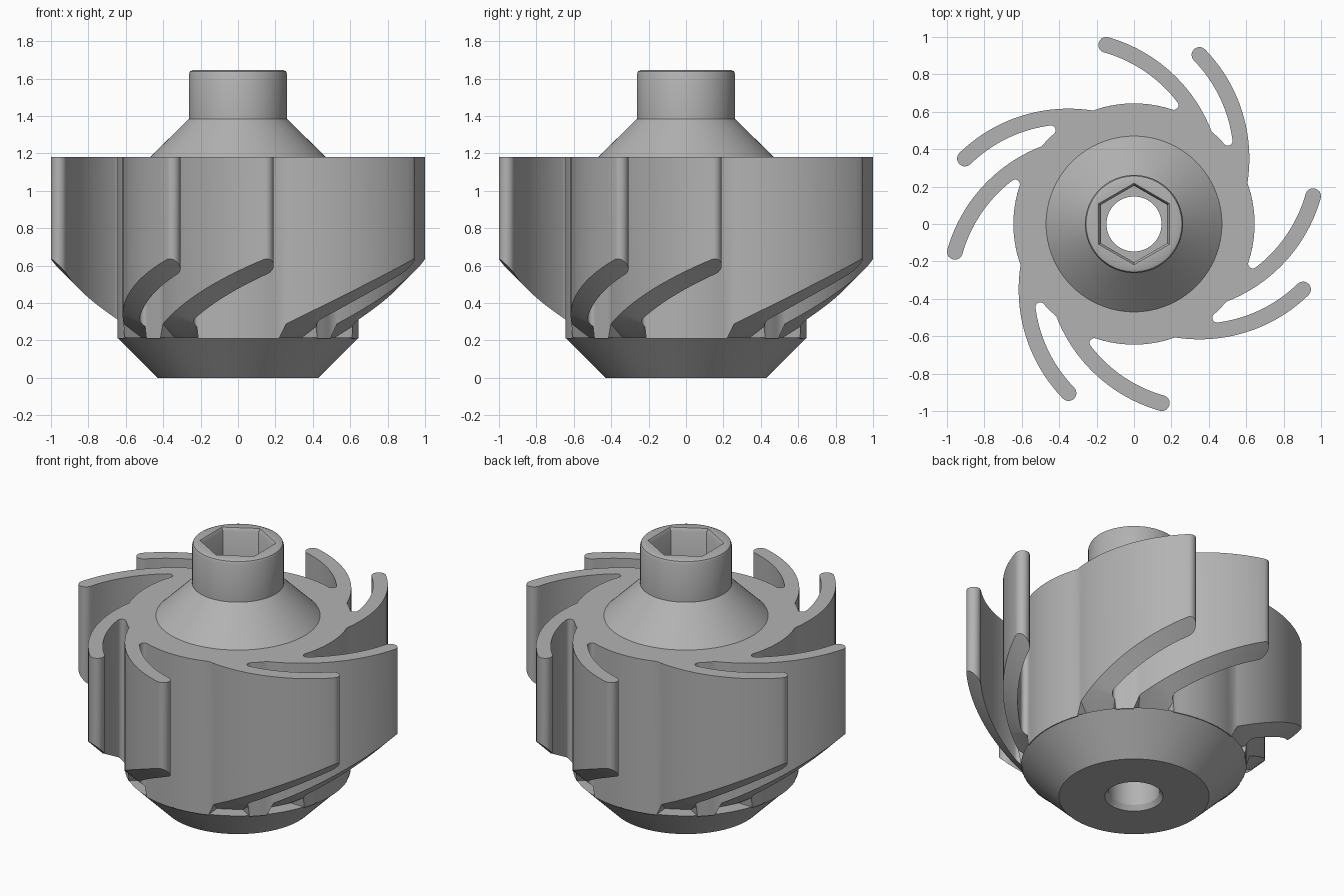
import bpy, bmesh, math
from mathutils import Vector, Matrix

cube = bpy.data.objects.get("Cube")
if cube:
    bpy.data.objects.remove(cube)

grey = bpy.data.materials.new("plain_grey")
grey.use_nodes = True
COLOUR = (0.45, 0.45, 0.45, 1)
grey.diffuse_color = COLOUR
grey.node_tree.nodes["Principled BSDF"].inputs["Base Color"].default_value = COLOUR

CORE = 0.645      # radius of the body between blades
TOP = 1.18        # height of the blade tops
CONE_TOP = 0.47   # foot of the upper cone
HALF = 0.042      # half the blade thickness
FILLET = 0.025    # rounding at the blade root


def finish(bm, name):
    bmesh.ops.recalc_face_normals(bm, faces=bm.faces)
    mesh = bpy.data.meshes.new(name)
    bm.to_mesh(mesh)
    bm.free()
    obj = bpy.data.objects.new(name, mesh)
    bpy.context.collection.objects.link(obj)
    mesh.materials.append(grey)
    bpy.ops.object.select_all(action='DESELECT')
    obj.select_set(True)
    bpy.context.view_layer.objects.active = obj
    bpy.ops.object.shade_smooth_by_angle(angle=math.radians(30))
    return obj


def angle(v):
    return math.atan2(v.y, v.x)


def polar(r, a):
    return Vector((r * math.cos(a), r * math.sin(a)))


def arc(centre, r, a, b, n):
    return [centre + polar(r, a + (b - a) * i / n) for i in range(n + 1)]


def crossing(r, centre, r2):
    # clockwise crossing of a circle about the origin with another circle
    d = centre.length
    a = (r * r - r2 * r2 + d * d) / (2 * d)
    return angle(centre) - math.acos(a / r)


# Outline of one curved blade, from its root round the tip to the root fillet
origin = Vector((0, 0))
bend = Vector((0.35, 0.22))
tip = Vector((0.904, -0.35))
radius = (tip - bend).length
tip_dir = angle(tip - bend)
root = crossing(CORE, bend, radius + HALF)
pocket = crossing(CORE + FILLET, bend, radius - HALF - FILLET)
pocket_pt = polar(CORE + FILLET, pocket)
pocket_dir = angle(pocket_pt - bend)

blade = arc(bend, radius + HALF, angle(polar(CORE, root) - bend), tip_dir, 20)
blade += arc(tip, HALF, tip_dir, tip_dir + math.pi, 10)[1:]
blade += arc(bend, radius - HALF, tip_dir, pocket_dir, 20)[1:]
blade += arc(pocket_pt, FILLET, pocket_dir, pocket - math.pi, 8)[1:]

# Four pairs of blades, joined by arcs of the core
outline = []
for quarter in range(4):
    for turn, gap in ((0, 30), (30, 60)):
        spin = Matrix.Rotation(math.radians(90 * quarter + turn), 2)
        core = arc(origin, CORE, pocket, root + math.radians(gap), gap // 5)
        outline += [spin @ p for p in blade + core[1:-1]]


def underside(p):
    # blades rise outward along a cone; the core stays level
    r = p.length
    return 0.21 if r < CORE + 0.002 else r - 0.375


bm = bmesh.new()


def sheet(inner_radius):
    loops = []
    for pts in (outline, arc(origin, inner_radius, 0, math.tau, 96)[:-1]):
        loops.append([bm.verts.new((p.x, p.y, 0)) for p in pts])
    edges = [bm.edges.new((l[i - 1], l[i])) for l in loops for i in range(len(l))]
    bmesh.ops.triangle_fill(bm, edges=edges, use_beauty=True, normal=(0, 0, 1))
    return loops


upper, upper_hole = sheet(CONE_TOP)
lower, lower_hole = sheet(0.55)
for v in upper + upper_hole:
    v.co.z = TOP
for v in lower:
    v.co.z = underside(v.co.xy)
for v in lower_hole:
    v.co.z = 0.21
for i in range(len(upper)):
    bm.faces.new((lower[i - 1], lower[i], upper[i], upper[i - 1]))
finish(bm, "bladed_rotor")

# Hub: base cone, upper cone, collar, hexagonal socket and bore in one lathe
ROUND, HEX = 0, 1
profile = [
    (0.147, 0.03, ROUND), (0.167, 0, ROUND), (0.43, 0, ROUND),
    (CORE, 0.215, ROUND), (0.5, 0.215, ROUND), (0.4, 0.4, ROUND),
    (0.4, 1.1, ROUND), (CONE_TOP, TOP, ROUND), (0.262, 1.385, ROUND),
    (0.262, 1.625, ROUND), (0.256, 1.639, ROUND), (0.242, 1.645, ROUND),
    (0.218, 1.645, HEX), (0.205, 1.625, HEX), (0.205, 1.3, HEX),
    (0.147, 1.3, ROUND),
]
SIDES = 96
bm = bmesh.new()
rings = []
for r, z, shape in profile:
    ring = []
    for i in range(SIDES):
        a = math.tau * i / SIDES
        rr = r
        if shape == HEX:
            off = a % (math.pi / 3) # flats face +x and -x
            off = min(off, math.pi / 3 - off)
            rr = r * math.cos(math.pi / 6) / math.cos(off)
        p = polar(rr, a)
        ring.append(bm.verts.new((p.x, p.y, z)))
    rings.append(ring)
for k in range(len(rings)):
    a, b = rings[k - 1], rings[k]
    for i in range(SIDES):
        bm.faces.new((a[i - 1], a[i], b[i], b[i - 1]))
finish(bm, "hub")
